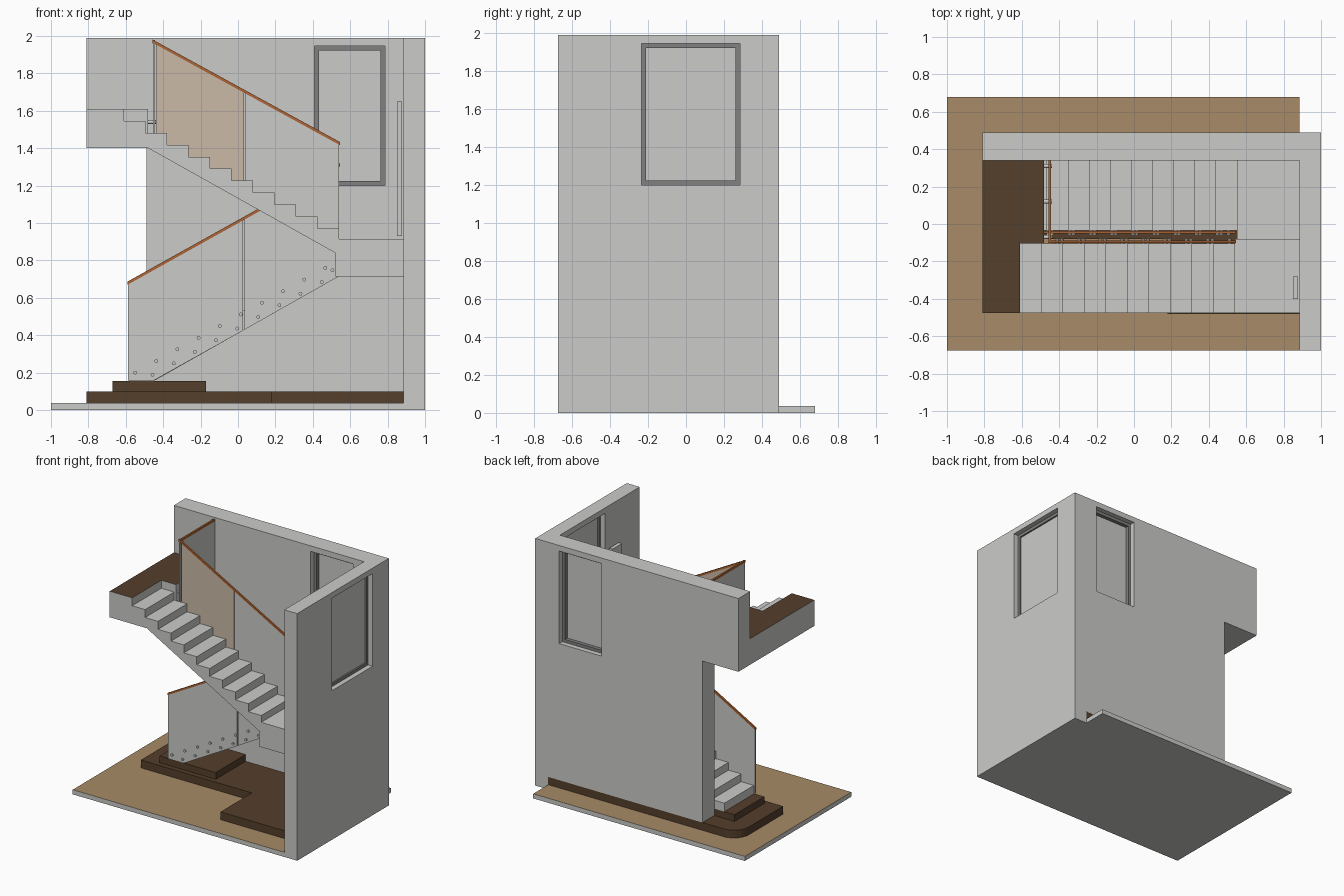
import bpy, bmesh, math
from mathutils import Vector

cube = bpy.data.objects.get("Cube")
if cube:
    bpy.data.objects.remove(cube, do_unlink=True)


def material(name, r, g, b):
    m = bpy.data.materials.new(name)
    m.use_nodes = True
    m.diffuse_color = (r, g, b, 1)
    m.node_tree.nodes["Principled BSDF"].inputs["Base Color"].default_value = (r, g, b, 1)
    return m


GREY = material("plaster_grey", 0.6, 0.6, 0.585)
TAN = material("floor_tan", 0.39, 0.26, 0.135)
BROWN = material("dark_wood", 0.09, 0.05, 0.024)
ORANGE = material("rail_wood", 0.42, 0.13, 0.035)
GLASS = material("tinted_glass", 0.6, 0.49, 0.39)
FRAME = material("frame_grey", 0.22, 0.22, 0.22)


def prism(name, pts, lo, hi, axis="y", mat=GREY, top=None, top_above=0.0):
    """Extrude a profile along an axis; optionally colour its upward faces."""
    place = {"x": lambda p, d: (d, p[0], p[1]),
             "y": lambda p, d: (p[0], d, p[1]),
             "z": lambda p, d: (p[0], p[1], d)}[axis]
    bm = bmesh.new()
    a = [bm.verts.new(place(p, lo)) for p in pts]
    b = [bm.verts.new(place(p, hi)) for p in pts]
    bm.faces.new(a)
    bm.faces.new(b)
    for i in range(len(pts)):
        j = (i + 1) % len(pts)
        bm.faces.new((a[i], a[j], b[j], b[i]))
    bmesh.ops.recalc_face_normals(bm, faces=bm.faces)
    if top:
        for f in bm.faces:
            if f.normal.z > 0.9 and f.calc_center_median().z > top_above:
                f.material_index = 1
    me = bpy.data.meshes.new(name)
    bm.to_mesh(me)
    bm.free()
    me.materials.append(mat)
    if top:
        me.materials.append(top)
    ob = bpy.data.objects.new(name, me)
    bpy.context.collection.objects.link(ob)
    return ob


def box(name, x, y, z, mat=GREY, top=None):
    pts = [(x[0], y[0]), (x[1], y[0]), (x[1], y[1]), (x[0], y[1])]
    return prism(name, pts, z[0], z[1], "z", mat, top)


def cut(wall, x, y, z):
    cutter = box("cutter", x, y, z)
    cutter.hide_render = True
    mod = wall.modifiers.new("opening", "BOOLEAN")
    mod.operation = "DIFFERENCE"
    mod.solver = "EXACT"
    mod.object = cutter
    bpy.context.view_layer.objects.active = wall
    bpy.ops.object.modifier_apply(modifier=mod.name)
    bpy.data.objects.remove(cutter, do_unlink=True)


def window(name, axis, u, z, d):
    """Frame of four bars around a pane, standing in an opening."""
    t = 0.024
    span = (lambda a: dict(x=a, y=d)) if axis == "y" else (lambda a: dict(x=d, y=a))
    for side, a in (("start", (u[0], u[0] + t)), ("end", (u[1] - t, u[1]))):
        box(f"{name}_frame_{side}", z=z, mat=FRAME, **span(a))
    inner = (u[0] + t, u[1] - t)
    box(f"{name}_frame_sill", z=(z[0], z[0] + t), mat=FRAME, **span(inner))
    box(f"{name}_frame_head", z=(z[1] - t, z[1]), mat=FRAME, **span(inner))
    mid = (d[0] + d[1]) / 2
    d = (mid - 0.005, mid + 0.005)
    span = (lambda a: dict(x=a, y=d)) if axis == "y" else (lambda a: dict(x=d, y=a))
    box(f"{name}_pane", z=(z[0] + t, z[1] - t), **span(inner))


def stud(name, at, axis, length):
    bm = bmesh.new()
    bmesh.ops.create_cone(bm, cap_ends=True, segments=12, radius1=0.01,
                          radius2=0.01, depth=length)
    me = bpy.data.meshes.new(name)
    bm.to_mesh(me)
    bm.free()
    me.materials.append(GREY)
    ob = bpy.data.objects.new(name, me)
    ob.location = at
    ob.rotation_euler = Vector(axis).to_track_quat("Z", "Y").to_euler()
    bpy.context.collection.objects.link(ob)


# Ground floor and dark raised platform with one rounded corner
box("floor", (-1, 0.885), (-0.675, 0.68), (0, 0.037), GREY, TAN)
r = 0.13
arc = [(-0.81 + r - r * math.sin(a), 0.489 - r + r * math.cos(a))
       for a in (math.radians(11.25 * i) for i in range(9))]
prism("platform", [(-0.81, -0.08), (0.18, -0.08), (0.18, -0.48), (0.885, -0.48),
                   (0.885, 0.489)] + arc, 0.037, 0.1, "z", BROWN)
box("starting_block", (-0.67, -0.17), (-0.04, 0.34), (0.1, 0.155), BROWN)

# Walls with window openings
WZ = (1.2, 1.945)
right_wall = box("right_wall", (0.885, 1), (-0.675, 0.49), (0, 1.99))
cut(right_wall, (0.8, 1.1), (-0.235, 0.285), WZ)
window("right_window", "x", (-0.235, 0.285), WZ, (0.925, 0.96))
back_wall = prism("back_wall", [(-0.49, 0.1), (0.885, 0.1), (0.885, 1.99), (-0.81, 1.99),
                                (-0.81, 1.4), (-0.49, 1.4)], 0.34, 0.49)
cut(back_wall, (0.41, 0.787), (0.3, 0.55), WZ)
window("back_window", "y", (0.41, 0.787), WZ, (0.38, 0.45))
box("wall_panel", (0.85, 0.878), (-0.4, -0.28), (0.93, 1.65))

# Lower flight, climbing to the right along the back wall, with its landing
RUN, RISE, N = 0.113, 0.0625, 10
low = [(-0.45, 0.155), (-0.58, 0.155)]
for i in range(N):
    z = 0.223 + RISE * i
    low += [(-0.58 + RUN * i, z), (-0.58 + RUN * (i + 1), z)]
low += [(0.55, 0.85), (0.885, 0.85), (0.885, 0.715), (0.54, 0.715)]
prism("lower_flight", low, -0.035, 0.34)
box("landing_edge", (0.55, 0.885), (-0.08, -0.035), (0.715, 0.85))

# Upper flight, climbing back to the left, with both landings
UP_RUN, UP_RISE = 0.115, 0.064
up = [(0.52, 0.715), (0.885, 0.715), (0.885, 0.915), (0.54, 0.915)]
for i in range(N):
    z = 0.97 + UP_RISE * i
    up += [(0.54 - UP_RUN * i, z), (0.54 - UP_RUN * (i + 1), z)]
up += [(-0.61, 1.61), (-0.81, 1.61), (-0.81, 1.4), (-0.48, 1.4), (0.52, 0.84)]
prism("upper_flight", up, -0.475, -0.105, "y", GREY, BROWN, 1.6)
box("half_landing_edge", (0.54, 0.885), (-0.105, -0.08), (0.715, 0.915))
box("top_landing", (-0.81, -0.48), (-0.105, 0.34), (1.4, 1.61), GREY, BROWN)


# Glass balustrades with sloping handrails
def lower_top(x):
    return 0.675 + 0.557 * (x + 0.59)


def upper_top(x):
    return 1.965 - 0.547 * (x + 0.45)


def lower_bottom(x):
    return max(0.158, 0.155 + 0.5657 * (x + 0.45))


def upper_bottom(x):
    return 1.4 - 0.56 * (x + 0.48)


def panel(name, xs, bottom, top, y, mat):
    pts = [(x, bottom(x)) for x in xs] + [(x, top(x)) for x in (xs[-1], xs[0])]
    prism(name, pts, y - 0.005, y + 0.005, "y", mat)


def rail(name, x0, x1, top, y):
    pts = [(x0, top(x0) - 0.005), (x1, top(x1) - 0.005),
           (x1, top(x1) + 0.012), (x0, top(x0) + 0.012)]
    prism(name, pts, y - 0.007, y + 0.007, "y", ORANGE)


LOW_Y, UP_Y = -0.045, -0.095
panel("lower_glass_left", (-0.587, -0.45, 0.026), lower_bottom, lower_top, LOW_Y, GREY)
panel("lower_glass_right", (0.034, 0.54), lower_bottom, lower_top, LOW_Y, GREY)
rail("lower_handrail", -0.59, 0.545, lower_top, LOW_Y)
panel("upper_glass_left", (-0.435, 0.033), upper_bottom, upper_top, UP_Y, GLASS)
panel("upper_glass_right", (0.041, 0.54), upper_bottom, upper_top, UP_Y, GREY)
rail("upper_handrail", -0.457, 0.545, upper_top, UP_Y)
box("landing_glass", (-0.455, -0.445), (-0.1, 0.34), (1.48, 1.965))
box("landing_handrail", (-0.457, -0.443), (-0.102, 0.34), (1.96, 1.977), ORANGE)

# Round fixings holding the glass: two per step, and a few on the landing
for i in range(N):
    x, z = -0.55 + RUN * i, 0.2 + 0.0622 * i
    stud("lower_fixing", (x, -0.047, z), (0, 1, 0), 0.026)
    stud("lower_fixing", (min(x + 0.093, 0.505), -0.047, z - 0.011 - 0.002 * (i > 0)),
         (0, 1, 0), 0.026)
    x, z = 0.51 - UP_RUN * i, 0.945 + UP_RISE * i
    if x > -0.42:
        stud("upper_fixing", (x, -0.094, z), (0, 1, 0), 0.026)
        stud("upper_fixing", (x - 0.09, -0.094, z - 0.012), (0, 1, 0), 0.026)
for y in (-0.07, 0.12, 0.31):
    stud("landing_fixing", (-0.461, y, 1.54), (1, 0, 0), 0.045)
